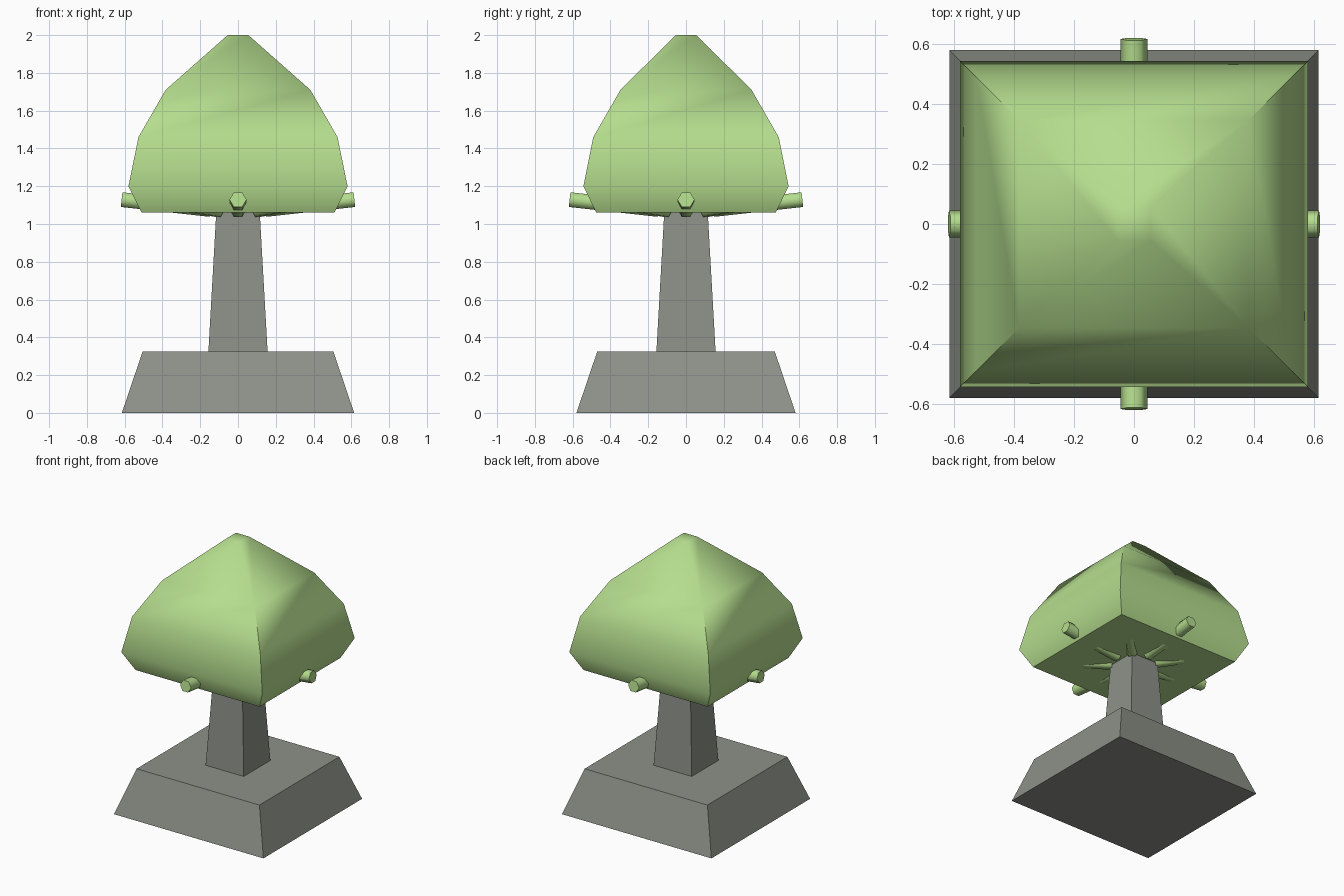
import bpy, bmesh, math
from mathutils import Matrix

if "Cube" in bpy.data.objects:
    bpy.data.objects.remove(bpy.data.objects["Cube"])


def material(name, rgb):
    m = bpy.data.materials.new(name)
    m.diffuse_color = (*rgb, 1)
    m.use_nodes = True
    m.node_tree.nodes["Principled BSDF"].inputs["Base Color"].default_value = m.diffuse_color
    return m


stone = material("stone grey", (0.27, 0.283, 0.25))
green = material("light green", (0.462, 0.723, 0.27))


def finish(name, bm, mat, smooth=None):
    bmesh.ops.recalc_face_normals(bm, faces=bm.faces)
    me = bpy.data.meshes.new(name)
    bm.to_mesh(me)
    bm.free()
    me.materials.append(mat)
    ob = bpy.data.objects.new(name, me)
    bpy.context.collection.objects.link(ob)
    if smooth:
        bpy.ops.object.select_all(action='DESELECT')
        ob.select_set(True)
        bpy.context.view_layer.objects.active = ob
        bpy.ops.object.shade_smooth_by_angle(angle=math.radians(smooth))
    return ob


def rect_loft(name, rings, mat, smooth=None):
    """Stack of rectangles, each (half x, half y, z), joined and capped."""
    bm = bmesh.new()
    loops = [[bm.verts.new((sx * hx, sy * hy, z))
              for sx, sy in ((-1, -1), (1, -1), (1, 1), (-1, 1))]
             for hx, hy, z in rings]
    for a, b in zip(loops, loops[1:]):
        for i in range(4):
            j = (i + 1) % 4
            bm.faces.new((a[i], a[j], b[j], b[i]))
    bm.faces.new(loops[0])
    bm.faces.new(loops[-1])
    return finish(name, bm, mat, smooth)


# Plinth and tapered stem
rect_loft("base", [(0.615, 0.58, 0), (0.505, 0.47, 0.325)], stone)
rect_loft("stem", [(0.157, 0.157, 0.32), (0.113, 0.113, 1.1)], stone)

# Domed square cap
rect_loft("cap", [(0.51, 0.475, 1.06), (0.58, 0.543, 1.2), (0.527, 0.491, 1.46),
                  (0.383, 0.347, 1.71), (0.055, 0.055, 2.0)], green, 60)

# Eight tilted six-sided spokes under the cap; the four straight ones poke out
r0, z0, r1, z1 = 0.147, 1.077, 0.616, 1.129
tilt = math.atan2(z1 - z0, r1 - r0)
for k in range(8):
    bm = bmesh.new()
    M = (Matrix.Rotation(k * math.pi / 4, 4, 'Z')
         @ Matrix.Translation(((r0 + r1) / 2, 0, (z0 + z1) / 2))
         @ Matrix.Rotation(math.pi / 2 - tilt, 4, 'Y')
         @ Matrix.Rotation(math.pi / 2, 4, 'Z'))
    bmesh.ops.create_cone(bm, cap_ends=True, segments=6, radius1=0.045,
                          radius2=0.045, depth=math.hypot(r1 - r0, z1 - z0), matrix=M)
    # turn so that a flat side faces up
    top = max(v.co.z for v in bm.verts)
    if sum(abs(v.co.z - top) < 1e-4 for v in bm.verts) < 2:
        bmesh.ops.transform(bm, verts=bm.verts,
                            matrix=M @ Matrix.Rotation(math.pi / 6, 4, 'Z') @ M.inverted())
    finish(f"spoke_{k + 1}", bm, green, 62)
